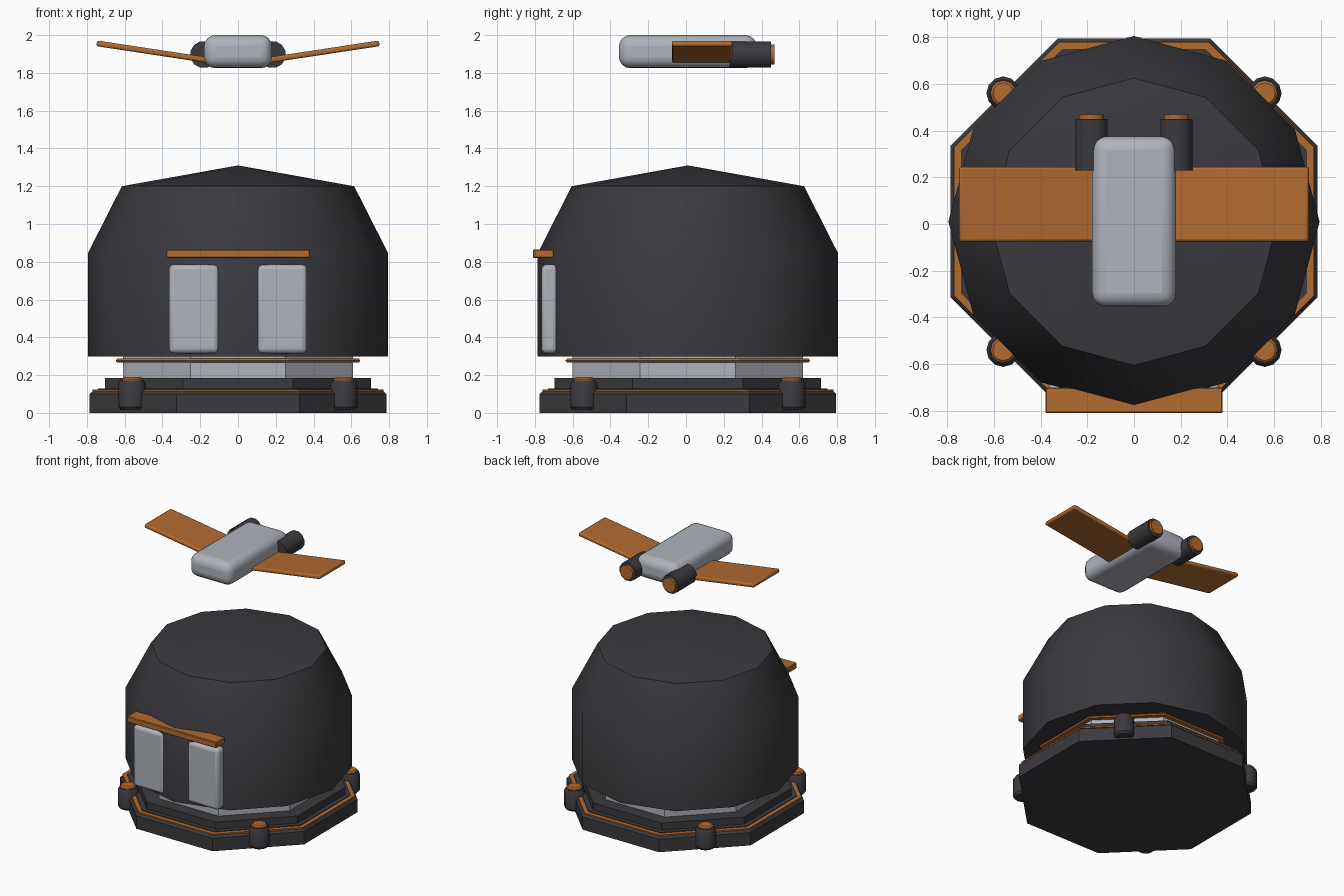
import bpy, bmesh, math
from mathutils import Matrix

if "Cube" in bpy.data.objects:
    bpy.data.objects.remove(bpy.data.objects["Cube"])

CY = 0.01  # the building sits slightly behind the origin


def material(name, rgb):
    m = bpy.data.materials.new(name)
    m.diffuse_color = (*rgb, 1)
    m.use_nodes = True
    m.node_tree.nodes["Principled BSDF"].inputs["Base Color"].default_value = m.diffuse_color
    return m


DARK = material("charcoal", (0.043, 0.043, 0.050))
GREY = material("light grey", (0.43, 0.45, 0.50))
ORANGE = material("burnt orange", (0.44, 0.145, 0.03))


def finish(bm, name, mat, smooth=None, bevel=0, segments=3):
    bmesh.ops.recalc_face_normals(bm, faces=bm.faces)
    me = bpy.data.meshes.new(name)
    bm.to_mesh(me)
    bm.free()
    ob = bpy.data.objects.new(name, me)
    bpy.context.collection.objects.link(ob)
    me.materials.append(mat)
    if bevel:
        mod = ob.modifiers.new("bevel", 'BEVEL')
        mod.width, mod.segments = bevel, segments
        mod.limit_method = 'ANGLE'
    if smooth:
        bpy.ops.object.select_all(action='DESELECT')
        ob.select_set(True)
        bpy.context.view_layer.objects.active = ob
        bpy.ops.object.shade_smooth_by_angle(angle=math.radians(smooth))
    return ob


def lathe(name, mat, profile, sides, turn=0, place=Matrix(), closed=False, smooth=None):
    """Polygonal solid of revolution from (radius, z) points; closed joins the profile to itself."""
    bm = bmesh.new()
    rings = []
    for r, z in profile:
        if r == 0:
            rings.append([bm.verts.new((0, 0, z))] * sides)
        else:
            rings.append([bm.verts.new((r * math.cos(turn + math.tau * i / sides),
                                        r * math.sin(turn + math.tau * i / sides), z))
                          for i in range(sides)])
    pairs = list(zip(rings, rings[1:]))
    if closed:
        pairs.append((rings[-1], rings[0]))
    for a, b in pairs:
        for i in range(sides):
            j = (i + 1) % sides
            bm.faces.new(list(dict.fromkeys((a[i], a[j], b[j], b[i]))))
    if not closed:
        for ring in (rings[0], rings[-1]):
            if ring[0] is not ring[1]:
                bm.faces.new(ring)
    bm.transform(place)
    return finish(bm, name, mat, smooth)


def box(name, mat, lo, hi, bevel=0, segments=3, smooth=None, place=Matrix()):
    bm = bmesh.new()
    bmesh.ops.create_cube(bm, size=1)
    for v in bm.verts:
        v.co = [(l + h) / 2 + c * (h - l) for l, h, c in zip(lo, hi, v.co)]
    bm.transform(place)
    return finish(bm, name, mat, smooth, bevel, segments)


def octagon(name, mat, profile, closed=False):
    """Octagon with flats facing the axes; profile radii are measured to the flats."""
    k = 1 / math.cos(math.pi / 8)
    return lathe(name, mat, [(r * k, z) for r, z in profile], 8, math.pi / 8,
                 Matrix.Translation((0, CY, 0)), closed)


# stepped octagonal foundation with orange trims
octagon("base_slab", DARK, [(0.785, 0), (0.785, 0.10), (0.77, 0.115)])
octagon("base_trim", ORANGE, [(0.735, 0.11), (0.77, 0.11), (0.77, 0.125), (0.735, 0.125)], True)
octagon("base_step", DARK, [(0.74, 0.112), (0.74, 0.13), (0.705, 0.13), (0.705, 0.185)])
octagon("neck", GREY, [(0.61, 0.17), (0.61, 0.30)])
octagon("neck_trim", ORANGE, [(0.60, 0.268), (0.64, 0.268), (0.648, 0.277),
                              (0.64, 0.287), (0.60, 0.287)], True)

# corner anchor posts
for sx in (-1, 1):
    for sy in (-1, 1):
        at = Matrix.Translation((sx * 0.56, CY + sy * 0.55, 0))
        lathe("anchor_post", DARK, [(0.06, 0.015), (0.072, 0.03), (0.072, 0.155), (0.06, 0.172)],
              12, 0, at, smooth=35)
        lathe("anchor_cap", ORANGE, [(0.055, 0.165), (0.055, 0.18), (0.045, 0.189)],
              12, 0, at, smooth=35)

# twelve-sided dome shell
lathe("dome", DARK, [(0.795, 0.298), (0.795, 0.845), (0.615, 1.20), (0, 1.31)],
      12, 0, Matrix.Translation((0, CY, 0)), smooth=35)

# entrance: two door panels under an awning
for s in (-1, 1):
    x0, x1 = sorted((s * 0.10, s * 0.365))
    box("door_panel", GREY, (x0, -0.765, 0.315), (x1, -0.68, 0.785), 0.025, 3, 35)
box("door_awning", ORANGE, (-0.38, -0.81, 0.82), (0.38, -0.70, 0.866), 0.005, 1)

# hovering drone
box("drone_body", GREY, (-0.18, -0.355, 1.825), (0.18, 0.375, 2.0), 0.06, 4, 35)
for s in (-1, 1):
    # wing angled upward to the tip
    tilt = Matrix.Translation((s * 0.15, 0.085, 1.866)) @ Matrix.Rotation(-s * math.radians(8.6), 4, 'Y')
    x0, x1 = sorted((0, s * 0.605))
    box("drone_wing", ORANGE, (x0, -0.16, -0.015), (x1, 0.16, 0.015), 0.01, 2, 35, tilt)
    # thruster pointing backward
    aim = Matrix.Translation((s * 0.182, 0, 1.897)) @ Matrix.Rotation(-math.pi / 2, 4, 'X')
    lathe("drone_thruster", DARK, [(0.072, 0.23), (0.072, 0.45)], 12, math.pi / 12, aim, smooth=35)
    lathe("drone_thruster_nozzle", ORANGE, [(0.055, 0.44), (0.055, 0.468)], 12, math.pi / 12, aim, smooth=35)
